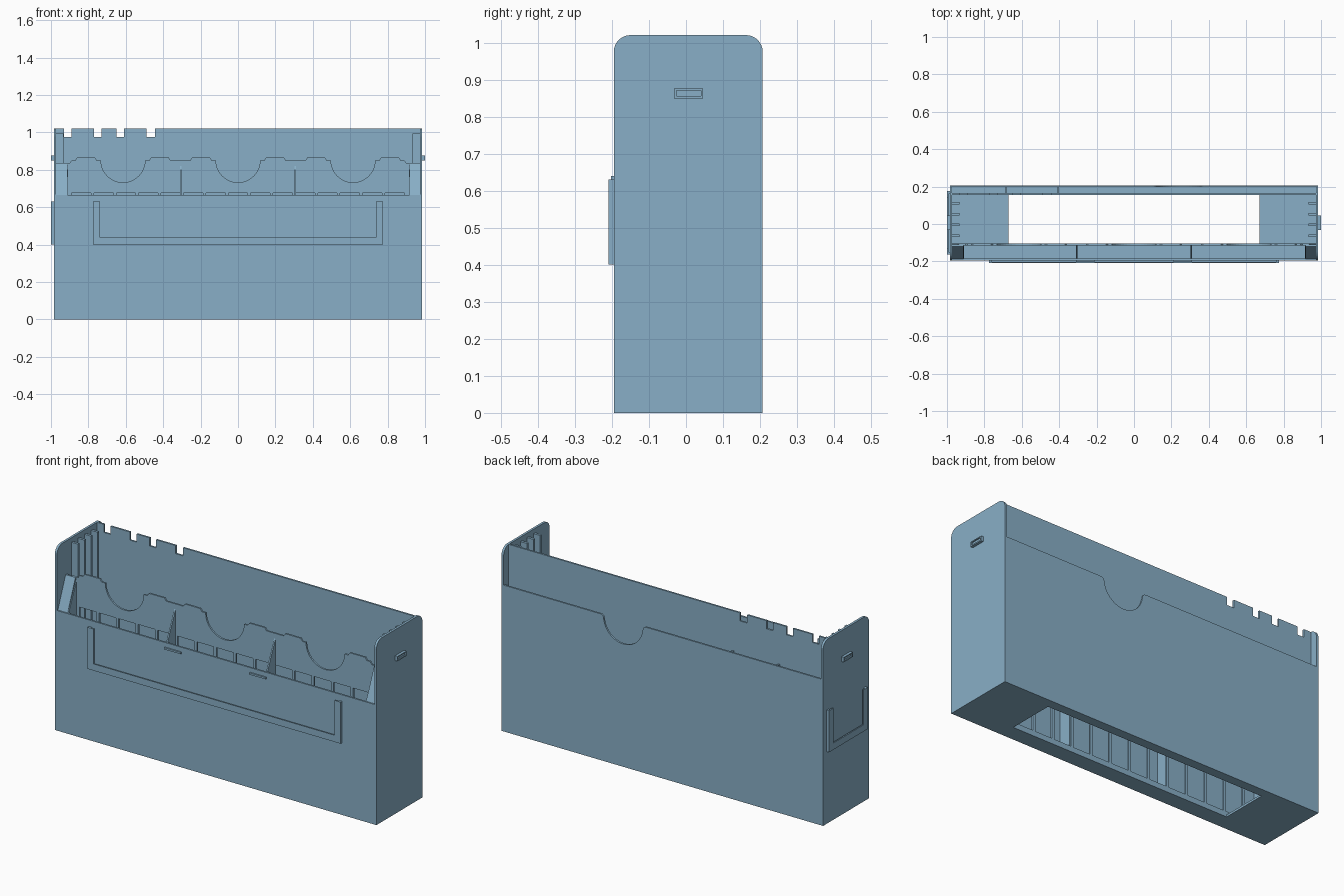
import bpy, bmesh, math
from mathutils import Vector

if "Cube" in bpy.data.objects:
    bpy.data.objects.remove(bpy.data.objects["Cube"])

mat = bpy.data.materials.new("dusty_blue")
mat.diffuse_color = (0.25, 0.43, 0.57, 1)
mat.use_nodes = True
mat.node_tree.nodes["Principled BSDF"].inputs["Base Color"].default_value = mat.diffuse_color


def finish(name, bm):
    bmesh.ops.recalc_face_normals(bm, faces=bm.faces)
    me = bpy.data.meshes.new(name)
    bm.to_mesh(me)
    bm.free()
    me.materials.append(mat)
    ob = bpy.data.objects.new(name, me)
    bpy.context.collection.objects.link(ob)
    return ob


def boxes(name, specs):
    """Several boxes in one object: (x0, x1, y0, y1, z0, z1)."""
    bm = bmesh.new()
    for x0, x1, y0, y1, z0, z1 in specs:
        vs = bmesh.ops.create_cube(bm, size=1)["verts"]
        for v in vs:
            v.co = ((x0 + x1) / 2 + v.co.x * (x1 - x0),
                    (y0 + y1) / 2 + v.co.y * (y1 - y0),
                    (z0 + z1) / 2 + v.co.z * (z1 - z0))
    return finish(name, bm)


def plate(name, pts, axis, a, b):
    """Flat outline extruded along x (points are y,z) or y (points are x,z)."""
    bm = bmesh.new()
    at = (lambda p: (a, p[0], p[1])) if axis == "x" else (lambda p: (p[0], a, p[1]))
    f = bm.faces.new([bm.verts.new(at(p)) for p in pts])
    ext = bmesh.ops.extrude_face_region(bm, geom=[f])["geom"]
    d = Vector((b - a, 0, 0)) if axis == "x" else Vector((0, b - a, 0))
    bmesh.ops.translate(bm, vec=d, verts=[v for v in ext if isinstance(v, bmesh.types.BMVert)])
    return finish(name, bm)


def arc(cx, cz, r, a0, a1, n=12):
    angles = [math.radians(a0 + (a1 - a0) * i / n) for i in range(n + 1)]
    return [(cx + r * math.cos(t), cz + r * math.sin(t)) for t in angles]


XO, XI = 0.985, 0.972       # outer and inner half width
YF, YB = -0.195, 0.207      # front and back faces
PY0, PY1 = -0.115, -0.105   # pocket panel

# Tall end walls with rounded top corners
end = [(YF, 0), (YB, 0)] + arc(YB - 0.045, 0.975, 0.045, 0, 90, 8) + arc(YF + 0.045, 0.975, 0.045, 90, 180, 8)
plate("left_end_wall", end, "x", -XO, -XI)
plate("right_end_wall", end, "x", XI, XO)

# Front wall
boxes("front_wall", [(-XI, XI, YF, YF + 0.01, 0, 0.665)])

# Floor around a large opening
boxes("floor", [(-XI, -0.67, YF + 0.01, YB - 0.01, 0, 0.012),
                (0.67, XI, YF + 0.01, YB - 0.01, 0, 0.012),
                (-0.67, 0.67, YF + 0.01, -0.105, 0, 0.012),
                (-0.67, 0.67, 0.155, YB - 0.01, 0, 0.012)])

# Outer back wall with a thumb notch
notch = arc(0.24, 0.82, 0.12, 0, -180, 20)
back = [(-XI, 0), (XI, 0), (XI, 0.81), (0.38, 0.81)] + arc(0.38, 0.79, 0.02, 90, 180, 4)[1:]
back += arc(0.24, 0.80, 0.12, 0, -180, 20)[1:-1]
back += arc(0.10, 0.79, 0.02, 0, 90, 4) + [(-XI, 0.81)]
plate("outer_back_wall", back, "y", YB - 0.01, YB)

# Tall inner back panel with notched top edge
tall = [(-XI, 0.012)]
tall += [(-XI, 1.02)]
for x0, x1 in ((-0.93, -0.89), (-0.77, -0.73), (-0.65, -0.61), (-0.49, -0.445)):
    tall += [(x0, 1.02), (x0, 0.975), (x1, 0.975), (x1, 1.02)]
tall += [(XI, 1.02), (XI, 0.012)]
plate("inner_back_panel", tall, "y", 0.155, 0.165)

# Partitions in the narrow back slot
boxes("back_slot_partitions", [(x - 0.005, x + 0.005, 0.165, YB - 0.01, 0.012, 0.80)
                               for x in (-0.685, -0.405)])

# Pocket panel: upper part with tabs and scoops
top = [(-0.972, 0.675), (-0.972, 0.70), (-0.935, 0.835), (-0.90, 0.835), (-0.89, 0.85)]
for c in (-0.615, 0.0, 0.615):
    for s in (-1, 1):
        lo, hi = sorted((c + s * 0.255, c + s * 0.14))
        tab = [(lo, 0.85), (lo + 0.01, 0.865), (hi - 0.01, 0.865), (hi, 0.85)]
        top += tab
        if s == -1:
            top += arc(c, 0.85, 0.118, 180, 360, 20)
top += [(0.89, 0.85), (0.90, 0.835), (0.935, 0.835), (0.972, 0.70), (0.972, 0.675)]
plate("pocket_panel_top", top, "y", PY0, PY1)

# Pocket panel: slatted lower part
pitch, first = 0.1197, -0.898
slats = [(first + i * pitch - 0.008, first + i * pitch + 0.008, PY0, PY1, 0.012, 0.675)
         for i in range(1, 15)]
slats += [(-XI, first + 0.008, PY0, PY1, 0.012, 0.675), (-first - 0.008, XI, PY0, PY1, 0.012, 0.675)]
slats += [(first, -first, PY0, PY1, 0.012, 0.03)]
boxes("pocket_panel_slats", slats)

# Tapered pocket partitions
wedge = [(YF + 0.01, 0.012), (PY0, 0.012), (PY0, 0.82), (YF + 0.01, 0.665)]
for i, x in enumerate((-0.912, -0.306, 0.306, 0.918)):
    plate("pocket_partition_%d" % (i + 1), wedge, "x", x - 0.004, x + 0.004)

# Sloping plates closing the pocket ends
slope = [(YF + 0.005, 0.66), (YF + 0.015, 0.66), (PY0 + 0.005, 0.835), (PY0 - 0.005, 0.835)]
plate("left_pocket_slope", slope, "x", -XI, -0.912)
plate("right_pocket_slope", slope, "x", 0.918, XI)

# Vertical guide ribs inside the end walls
boxes("guide_ribs", [(min(s * 0.933, s * XI), max(s * 0.933, s * XI), y - 0.007, y + 0.007, 0.012, 0.995)
                     for s in (-1, 1) for y in (-0.062, -0.005, 0.053, 0.11)])

# Front label holder: U-shaped spacer with an inward lip
Z0, Z1 = 0.40, 0.63


def holder(half):
    """U-shaped rail parts as (u0, u1, depth0, depth1, z0, z1)."""
    parts = []
    for w, d0, d1 in ((0.015, 0.0, 0.009), (0.037, 0.008, 0.014)):
        parts += [(-half, -half + w, d0, d1, Z0, Z1), (half - w, half, d0, d1, Z0, Z1),
                  (-half + w, half - w, d0, d1, Z0, Z0 + w)]
    return parts


boxes("front_label_holder", [(u0, u1, YF - d1, YF - d0, z0, z1)
                             for u0, u1, d0, d1, z0, z1 in holder(0.775)])
boxes("front_label_clips", [(x - 0.05, x + 0.05, YF - 0.008, YF, 0.63, 0.64) for x in (-0.26, 0.26)])

# Left side label holder
boxes("side_label_holder", [(-XO - d1 - 0.001, -XO - d0, u0 + 0.006, u1 + 0.006, z0, z1)
                            for u0, u1, d0, d1, z0, z1 in holder(0.17)])

# Small framed latches on both ends
latch = []
for s in (-1, 1):
    for y0, y1, z0, z1, d in ((-0.032, 0.046, 0.849, 0.856, 0.015), (-0.032, 0.046, 0.871, 0.876, 0.015),
                              (-0.032, -0.026, 0.856, 0.871, 0.015), (0.04, 0.046, 0.856, 0.871, 0.015),
                              (-0.026, 0.04, 0.856, 0.871, 0.008)):
        a, b = sorted((s * XO, s * (XO + d)))
        latch.append((a, b, y0, y1, z0, z1))
boxes("end_latches", latch)
